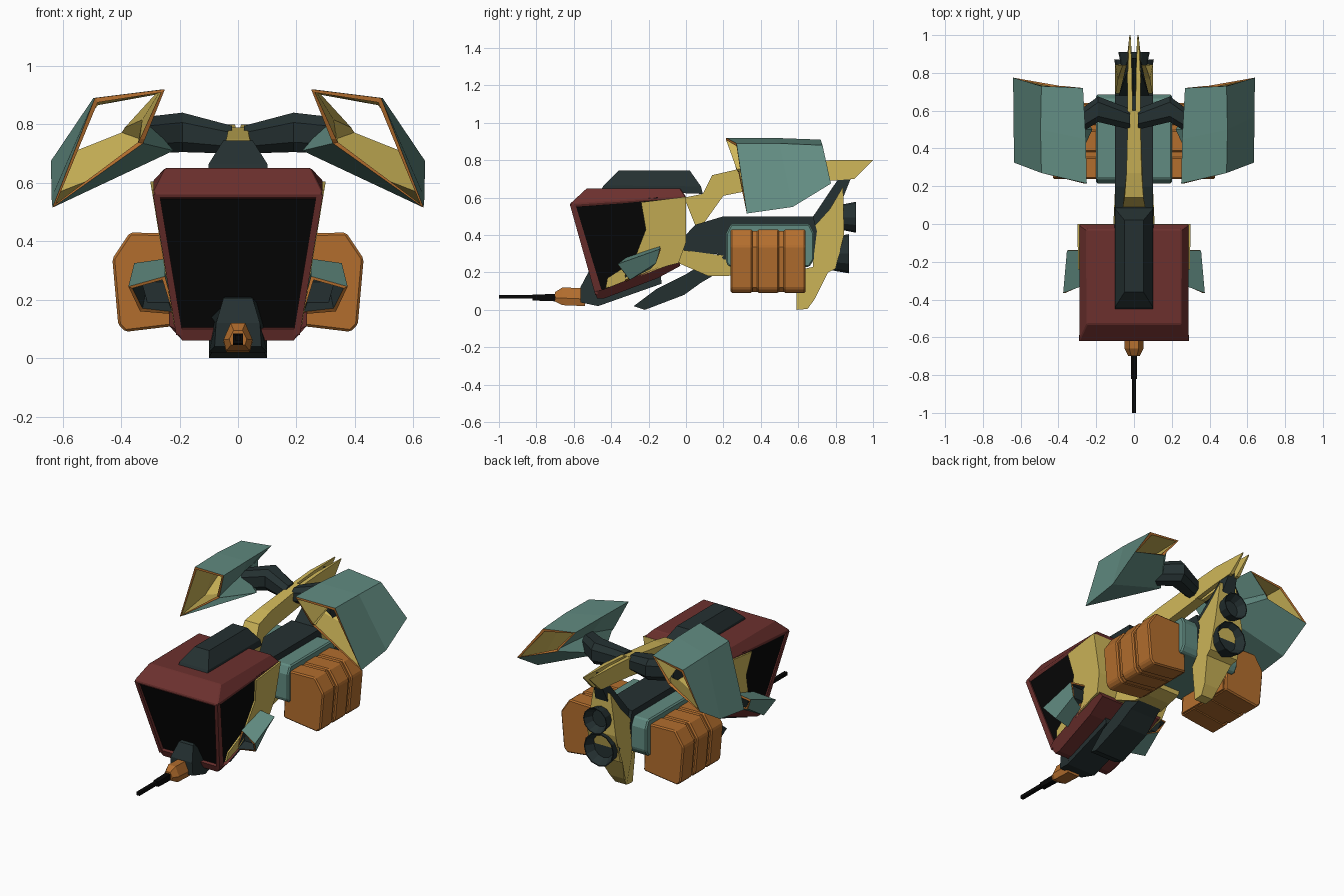
import bpy, bmesh, math

if "Cube" in bpy.data.objects:
    bpy.data.objects.remove(bpy.data.objects["Cube"])

COLORS = {"teal": (.12, .26, .22), "yellow": (.62, .47, .1), "orange": (.45, .155, .027),
          "maroon": (.15, .03, .027), "dark": (.018, .03, .031), "black": (.002, .002, .002)}
MATS = {}
for key, c in COLORS.items():
    MATS[key] = bpy.data.materials.new(key)
    MATS[key].diffuse_color = (*c, 1)


def loft(name, rings, mats, mirror=False, bevel=0, caps=True, shell=0):
    """Skin equal-length point rings; optional mirror, bevel, or open shell."""
    bm = bmesh.new()
    vs = [[bm.verts.new(p) for p in r] for r in rings]
    n = len(vs[0])
    for a, b in zip(vs, vs[1:]):
        for i in range(n):
            j = (i + 1) % n
            bm.faces.new((a[i], a[j], b[j], b[i]))
    if caps:
        bm.faces.new(vs[0])
        bm.faces.new(vs[-1])
    bmesh.ops.recalc_face_normals(bm, faces=bm.faces)
    me = bpy.data.meshes.new(name)
    bm.to_mesh(me)
    bm.free()
    ob = bpy.data.objects.new(name, me)
    bpy.context.collection.objects.link(ob)
    for m in mats.split():
        me.materials.append(MATS[m])
    if shell:
        s = ob.modifiers.new("shell", 'SOLIDIFY')
        s.thickness, s.offset = shell, -1
        s.material_offset, s.material_offset_rim = 1, 2
    if bevel:
        b = ob.modifiers.new("bevel", 'BEVEL')
        b.width, b.segments, b.limit_method = bevel, 1, 'ANGLE'
    if mirror:
        ob.modifiers.new("mirror", 'MIRROR')
    return ob


def slab(name, pts, mat, x=None, **kw):
    """Symmetric solid from a side profile of (y, z[, half width])."""
    P = [(p[0], p[1], p[2] if len(p) > 2 else x) for p in pts]
    return loft(name, [[(s * w, y, z) for y, z, w in P] for s in (-1, 1)], mat, **kw)


def pair(name, pts, mat, **kw):
    """Mirrored solid from a side profile of (y, z, inner x, outer x)."""
    return loft(name, [[(p[k], p[0], p[1]) for p in pts] for k in (2, 3)], mat, mirror=True, **kw)


def rect(hx, y0, y1, z0, z1):
    return [(-hx, y0, z0), (hx, y0, z0), (hx, y1, z1), (-hx, y1, z1)]


def cabin_w(z, extra=0):
    return .207 + .165 * (z - .1) + extra


# Cabin: glass core, roof, window pillars, floor, yellow rear shell
slab("cabin_glass", [(y, z, cabin_w(z)) for y, z in
     [(-.61, .57), (-.15, .6), (-.15, .22), (-.465, .09)]], "black")
loft("cabin_roof", [rect(.282, -.615, -.005, .545, .59), rect(.292, -.622, 0, .565, .605),
     rect(.25, -.53, -.03, .65, .65)], "maroon", bevel=.005)
pair("window_pillar", [(y, z, cabin_w(z, -.015), cabin_w(z, .008)) for y, z in
     [(-.62, .56), (-.59, .56), (-.45, .1), (-.485, .08)]], "maroon")
slab("cabin_floor", [(-.49, .1, .215), (-.44, .11, .235), (-.04, .27, .24), (-.03, .235, .21),
     (-.15, .17, .2), (-.44, .06, .19), (-.475, .06, .19)], "maroon")
slab("cabin_rear_shell", [(y, z, cabin_w(z, .01)) for y, z in
     [(-.24, .575), (0, .605), (0, .36), (-.04, .25), (-.1, .235), (-.43, .115),
      (-.42, .17), (-.28, .26), (-.215, .43)]], "yellow")

# Roof pod
loft("roof_pod", [rect(.103, -.455, .09, .64, .62), rect(.1, -.44, .08, .665, .66),
     rect(.05, -.36, .02, .745, .745)], "dark")

# Nose turret, gun mount, two-step barrel
slab("nose_turret", [(-.565, .04, .08), (-.565, .12, .075), (-.52, .205, .05), (-.46, .22, .03),
     (-.43, .15, .1), (-.14, .22, .1), (-.13, .14, .1), (-.47, .02, .1)], "dark")


def front_oct(y, hx, z0, z1, t=.5):
    m = z0 + (z1 - z0) * .4
    return [(-hx * .8, y, z0), (hx * .8, y, z0), (hx, y, m), (hx * t, y, z1), (-hx * t, y, z1), (-hx, y, m)]


loft("gun_mount", [front_oct(-.7, .03, .045, .095), front_oct(-.66, .05, .025, .12),
     front_oct(-.54, .05, .02, .115)], "orange")
slab("barrel_base", [(-.82, .05), (-.82, .082), (-.68, .085), (-.68, .045)], "black", .017)
slab("barrel", [(-1, .06), (-1, .08), (-.8, .08), (-.8, .06)], "black", .011)

# Small hollow side pods beside the cabin
loft("side_pod", [[(.25, -.32, .28), (.375, -.365, .245), (.335, -.3, .16), (.215, -.32, .15)],
     [(.25, -.14, .34), (.355, -.14, .325), (.32, -.16, .25), (.24, -.19, .22)]],
     "teal dark orange", mirror=True, caps=False, shell=.015)
pair("side_pod_core", [(-.27, .26, .22, .33), (-.15, .31, .22, .33), (-.17, .25, .22, .31),
     (-.27, .19, .2, .31)], "dark")

# Main body, belly and claw-shaped keel
slab("main_body", [(-.05, .29), (-.03, .37), (.05, .455), (.2, .5), (.68, .5),
     (.7, .42), (.68, .26), (.2, .27), (.17, .3)], "dark", .1)
slab("belly", [(-.04, .25, .11), (-.02, .32, .11), (.2, .29, .1), (.3, .28, .1), (.3, .2, .08),
     (.22, .18, .08), (.12, .18, .1)], "yellow")
slab("keel", [(-.28, .02, .09), (-.16, .11, .1), (0, .19, .1), (.17, .3, .09), (.2, .27, .08),
     (.14, .18, .08), (.08, .145, .09), (-.01, .08, .1), (-.22, 0, .1)], "dark")

# Saddle and cargo boxes
slab("saddle", [(.215, .25), (.215, .41), (.24, .46), (.66, .46), (.685, .41), (.685, .27),
     (.66, .23), (.23, .23)], "teal", .2, bevel=.008)
BOX = [(.16, .425), (.37, .43), (.43, .34), (.41, .115), (.385, .09), (.235, .108), (.15, .12)]
for k, y in enumerate((.238, .38, .522)):
    loft("cargo_box_%d" % (k + 1), [[(x, y + d, z) for x, z in BOX] for d in (0, .118)],
         "orange", mirror=True, bevel=.008)
loft("cargo_core", [[(x * .96, y, .01 + z * .96) for x, z in BOX] for y in (.26, .62)],
     "orange", mirror=True)

# Upper spine with forked end
slab("spine", [(-.01, .6, .06), (.09, .62, .06), (.14, .72, .05), (.27, .75, .04), (.6, .79, .032),
     (.6, .67, .032), (.3, .63, .035), (.2, .61, .04), (.1, .47, .055), (.05, .45, .06)], "yellow")
pair("spine_fork", [(.58, .787, .008, .034), (.77, .8, .01, .035), (1, .8, .018, .024),
     (.9, .7, .012, .035), (.77, .69, .01, .036), (.58, .67, .006, .034)], "yellow")

# Tail: dark strut, yellow fin, two hollow thrusters
slab("tail_strut", [(.64, .5, .08), (.68, .5, .08), (.875, .79, .012), (.88, .7, .03),
     (.8, .5, .06), (.68, .34, .08)], "dark")
slab("tail_fin", [(.84, .66, .06), (.77, .54, .085), (.68, .44, .1), (.68, .23, .1), (.59, .21, .06),
     (.59, 0, .04), (.65, .005, .04), (.69, .06, .05), (.76, .2, .09), (.8, .22, .1),
     (.845, .4, .1)], "yellow")


def thruster(name, y0, y1, z, r0, r1):
    def ring(y, r):
        return [(r * math.cos(a * math.pi / 6), y, z + r * math.sin(a * math.pi / 6)) for a in range(12)]
    loft(name, [ring(y0, r0), ring(y1, r1), ring(y1, r1 * .94), ring(y1 - .05, r0 * .8)], "dark")


thruster("upper_thruster", .82, .91, .495, .065, .083)
thruster("lower_thruster", .76, .872, .3, .085, .105)

# Wing arms and hollow wing shells
def arm(x, y0, y1, z0, z1):
    c = (z1 - z0) * .25
    return [(x, y0, z0 + c), (x, y0, z1 - c), (x, y0 + .03, z1), (x, y1 - .03, z1),
            (x, y1, z1 - c), (x, y1, z0 + c), (x, y1 - .03, z0), (x, y0 + .03, z0)]


loft("wing_arm", [arm(.02, .5, .61, .7, .795), arm(.19, .54, .675, .705, .84),
     arm(.32, .46, .58, .7, .825)], "dark", mirror=True)
loft("wing", [[(.25, .215, .92), (.49, .27, .89), (.635, .325, .515), (.325, .28, .735), (.318, .27, .75)],
     [(.255, .45, .92), (.495, .5, .89), (.638, .57, .55), (.22, .5, .71), (.31, .5, .815)],
     [(.27, .72, .91), (.49, .73, .88), (.64, .775, .675), (.385, .73, .765), (.37, .73, .79)]],
     "teal yellow orange", mirror=True, caps=False, shell=.018)

for m in bpy.data.materials:
    if m.users and not m.is_grease_pencil:
        m.use_nodes = True
        m.node_tree.nodes["Principled BSDF"].inputs["Base Color"].default_value = m.diffuse_color
